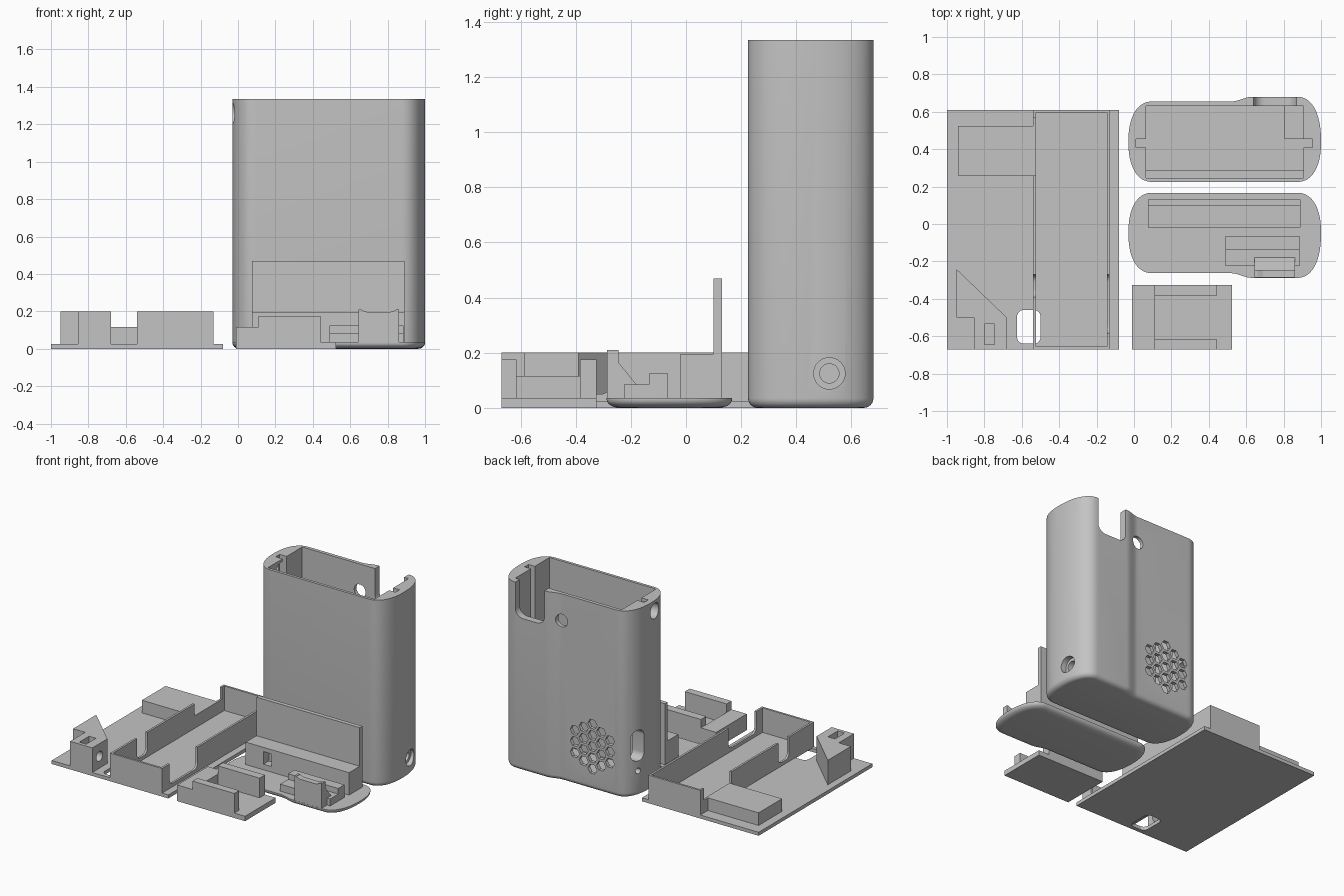
import bpy, bmesh, math
from mathutils import Vector

cube = bpy.data.objects.get("Cube")
if cube:
    bpy.data.objects.remove(cube, do_unlink=True)

grey = bpy.data.materials.new("plain grey")
grey.use_nodes = True
COLOUR = (0.55, 0.55, 0.55, 1)
grey.diffuse_color = COLOUR
grey.node_tree.nodes["Principled BSDF"].inputs["Base Color"].default_value = COLOUR


def finish(name, bm):
    bmesh.ops.recalc_face_normals(bm, faces=bm.faces)
    mesh = bpy.data.meshes.new(name)
    bm.to_mesh(mesh)
    bm.free()
    mesh.materials.append(grey)
    obj = bpy.data.objects.new(name, mesh)
    bpy.context.scene.collection.objects.link(obj)
    return obj


def prism(name, loops, lo, hi, axis="z"):
    """Extrude one or more flat outlines along an axis."""
    place = {"z": lambda u, v, w: (u, v, w),
             "y": lambda u, v, w: (u, w, v),
             "x": lambda u, v, w: (w, u, v)}[axis]
    bm = bmesh.new()
    for pts in loops:
        rings = [[bm.verts.new(place(u, v, w)) for u, v in pts] for w in (lo, hi)]
        bridge(bm, rings)
    return finish(name, bm)


def bridge(bm, rings):
    n = len(rings[0])
    bm.faces.new(rings[0])
    bm.faces.new(rings[-1])
    for a, b in zip(rings, rings[1:]):
        for i in range(n):
            bm.faces.new((a[i], a[(i + 1) % n], b[(i + 1) % n], b[i]))


def rect(u0, u1, v0, v1):
    return [(u0, v0), (u1, v0), (u1, v1), (u0, v1)]


def box(name, x0, x1, y0, y1, z0, z1):
    return prism(name, [rect(x0, x1, y0, y1)], z0, z1)


def circle(u, v, r, n=32):
    return [(u + r * math.cos(math.tau * i / n), v + r * math.sin(math.tau * i / n))
            for i in range(n)]


def round_rect(u0, u1, v0, v1, r, n=8):
    pts = []
    corners = [(u1 - r, v1 - r), (u0 + r, v1 - r), (u0 + r, v0 + r), (u1 - r, v0 + r)]
    for k, (cu, cv) in enumerate(corners):
        for i in range(n + 1):
            a = math.pi / 2 * (k + i / n)
            pts.append((cu + r * math.cos(a), cv + r * math.sin(a)))
    return pts


def cut(obj, cutter):
    mod = obj.modifiers.new("cut", "BOOLEAN")
    mod.operation = "DIFFERENCE"
    mod.solver = "EXACT"
    mod.object = cutter
    bpy.context.view_layer.objects.active = obj
    bpy.ops.object.modifier_apply(modifier=mod.name)
    bpy.data.objects.remove(cutter, do_unlink=True)


def smooth(obj):
    bpy.ops.object.select_all(action="DESELECT")
    obj.select_set(True)
    bpy.context.view_layer.objects.active = obj
    bpy.ops.object.shade_smooth_by_angle(angle=math.radians(30))


def outline():
    """Bulged-end footprint with a raised pad along the back."""
    mid, pts, steps, power = 0.44, [], 20, 2 / 2.3

    def arc(cx, a, b_up, b_down, start):
        for i in range(2 * steps + 1):
            t = start + math.pi * i / (2 * steps)
            c, s = math.cos(t), math.sin(t)
            b = b_up if s > 0 else b_down
            pts.append((cx + math.copysign(abs(c) ** power, c) * a,
                        mid + math.copysign(abs(s) ** power, s) * b))

    arc(0.87, 0.13, 0.24, 0.215, -math.pi / 2)
    for i in range(9):
        t = i / 8
        pts.append((0.63 - 0.11 * t, 0.68 - 0.025 * t * t * (3 - 2 * t)))
    arc(0.1, 0.13, 0.215, 0.215, math.pi / 2)
    return pts


def rounded_body(name, pts, top, radius, height):
    """Footprint raised to the top, with a rounded lower edge."""
    n = len(pts)
    normals = []
    for i in range(n):
        d = Vector(pts[(i + 1) % n]) - Vector(pts[i - 1])
        normals.append(Vector((d.y, -d.x)).normalized())
    levels = [(radius * (1 - math.sin(a)), height * (1 - math.cos(a)))
              for a in (math.pi / 2 * k / 6 for k in range(7))] + [(0, top)]
    bm = bmesh.new()
    bridge(bm, [[bm.verts.new((p[0] - m.x * inset, p[1] - m.y * inset, z))
                 for p, m in zip(pts, normals)] for inset, z in levels])
    return finish(name, bm)


# Tall case with cavity, rails, openings and vent
TOP = 1.335
shape = outline()
case = rounded_body("case_shell", shape, TOP, 0.035, 0.035)
cut(case, box("cavity", 0.065, 0.905, 0.245, 0.63, 0.05, 1.5))
cut(case, box("rail_grooves", 0.01, 0.955, 0.41, 0.455, 0.05, 1.5))
cut(case, prism("back_notch", [round_rect(0.64, 0.87, 1.09, 1.6, 0.06)], 0.6, 0.8, "y"))
cut(case, prism("back_hole", [circle(0.52, 1.145, 0.045)], 0.6, 0.8, "y"))
cut(case, prism("end_holes", [circle(0.39, 1.26, 0.055), circle(0.56, 0.18, 0.02),
                              round_rect(0.51, 0.61, 0.25, 0.47, 0.049)], -0.2, 0.1, "x"))
STEP = 0.08
vent = []
for q in range(-2, 3):
    for r in range(-2, 3):
        if abs(q + r) <= 2:
            vent.append(circle(0.28 + q * STEP * 0.866, 0.31 + (r + q / 2) * STEP, 0.036, 6))
cut(case, prism("vent", vent, 0.6, 0.8, "y"))
boss = box("socket_boss", 0.805, 0.91, 0.455, 0.635, 0.04, 0.23)
for part, r, start in ((case, 0.035, 0.7), (case, 0.057, 0.96), (boss, 0.035, 0.7)):
    cut(part, prism("socket", [circle(0.52, 0.125, r)], start, 1.2, "x"))
smooth(case)
box("case_ledge", 0.06, 0.91, 0.24, 0.29, 0.04, 0.85)

# Lid lying beside the case
lid = rounded_body("lid_plate", [(x, 0.392 - y) for x, y in reversed(shape)], 0.035, 0.05, 0.03)
smooth(lid)
box("lid_tall_wall", 0.075, 0.89, 0.1, 0.13, 0.03, 0.47)
block = box("lid_block", 0.075, 0.89, -0.02, 0.1, 0.03, 0.195)
cut(block, box("lid_window", 0.215, 0.28, -0.1, 0.04, 0.075, 0.165))
prism("lid_stepped_seat", [[(-0.225, 0.03), (-0.225, 0.085), (-0.135, 0.085),
                            (-0.135, 0.125), (-0.065, 0.125), (-0.065, 0.03)]],
      0.49, 0.885, "x")
tab = prism("lid_tab", [[(-0.287, 0.03), (-0.287, 0.21), (-0.245, 0.21),
                         (-0.245, 0.165), (-0.18, 0.085), (-0.18, 0.03)]],
            0.645, 0.86, "x")
cut(tab, prism("tab_dip", [[(0.66, 0.25), (0.66, 0.207), (0.69, 0.197),
                            (0.815, 0.197), (0.845, 0.207), (0.845, 0.25)]], -0.4, 0, "y"))

# Small bracket
box("bracket_base", -0.01, 0.525, -0.67, -0.325, 0, 0.035)
box("bracket_end_block", -0.01, 0.11, -0.67, -0.325, 0.035, 0.115)
for side, y0, y1 in (("front", -0.67, -0.615), ("back", -0.385, -0.325)):
    box("bracket_wall_" + side, 0.11, 0.44, y0, y1, 0.035, 0.175)

# Wide base plate with a rounded slot
plate = box("base_plate", -1, -0.08, -0.67, 0.61, 0, 0.025)
cut(plate, prism("plate_slot", [round_rect(-0.625, -0.5, -0.64, -0.46, 0.035)], -0.1, 0.1))

# Long tray on the plate
H, FLOOR = 0.2, 0.02
for side, y0 in (("front", -0.67), ("back", 0.595)):
    box("tray_end_" + side, -0.54, -0.13, y0, y0 + 0.015, FLOOR, H)
for side, x0, gap in (("outer", -0.54, -0.39), ("inner", -0.145, -0.585)):
    wall = box("tray_wall_" + side, x0, x0 + 0.015, -0.67, 0.61, FLOOR, H)
    cut(wall, prism("wall_gap", [round_rect(gap, -0.27, 0.05, 0.4, 0.04)],
                    x0 - 0.1, x0 + 0.1, "x"))
    if side == "outer":
        cut(wall, box("wall_dip", x0 - 0.1, x0 + 0.1, 0.26, 0.57, 0.115, 0.4))
    smooth(wall)
box("side_block", -0.94, -0.535, 0.26, 0.525, FLOOR, 0.115)

# Pointed corner post with a pocket and cross hole
post = prism("corner_post", [[(-0.95, -0.24), (-0.95, -0.5), (-0.855, -0.5),
                              (-0.855, -0.67), (-0.68, -0.67), (-0.68, -0.5)]], FLOOR, H)
cut(post, box("post_pocket", -0.8, -0.745, -0.645, -0.535, 0.06, 0.3))
cut(post, prism("post_hole", [circle(-0.59, 0.11, 0.035)], -0.77, -0.6, "x"))
smooth(post)
